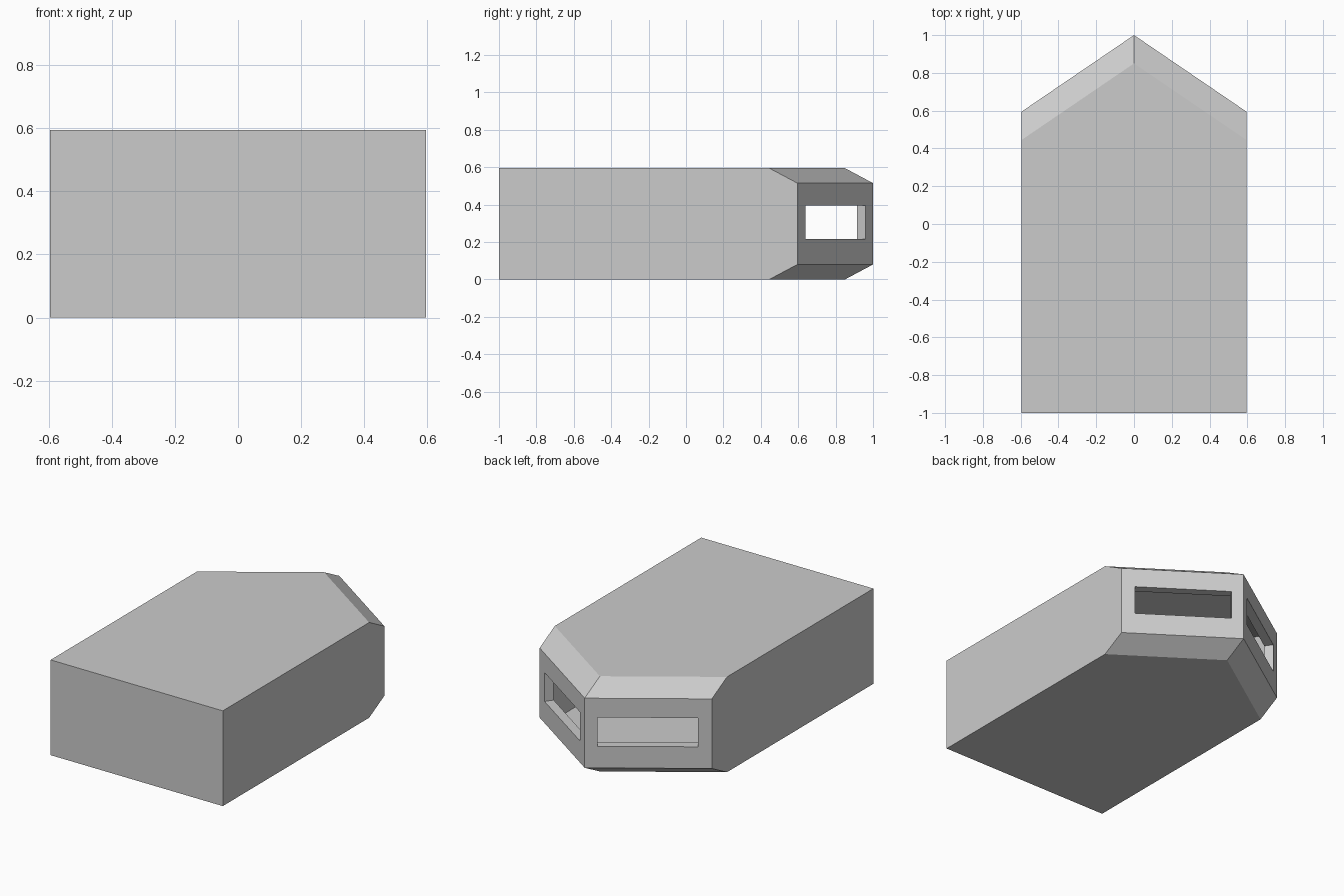
import bpy, bmesh
from mathutils import Vector

if "Cube" in bpy.data.objects:
    bpy.data.objects.remove(bpy.data.objects["Cube"])

W, H = 0.595, 0.595        # half width, height
LOW, HIGH = 0.08, 0.515    # band of upright nose faces
SLOT_Z = (0.215, 0.395)
SLOT_T = (0.11, 0.90)      # slot span along each nose face, side to tip

bm = bmesh.new()


def ring(z, back):
    """Five-sided outline at height z, nose moved back by `back`."""
    pts = [(-W, -1), (W, -1), (W, 0.595 - back), (0, 1 - back), (-W, 0.595 - back)]
    return [bm.verts.new((x, y, z)) for x, y in pts]


# Outer skin: floor, roof, flat sides and bevelled nose
r0, r1, r2, r3 = ring(0, 0.15), ring(LOW, 0), ring(HIGH, 0), ring(H, 0.15)
for r in (r1, r2):
    for v in r[:2]:
        bm.verts.remove(v)
bm.faces.new(r0[::-1])
bm.faces.new(r3)
bm.faces.new((r0[0], r0[1], r3[1], r3[0]))
bm.faces.new((r0[1], r0[2], r1[2], r2[2], r3[2], r3[1]))
bm.faces.new((r0[4], r0[0], r3[0], r3[4], r2[4], r1[4]))
for a, b in ((2, 3), (3, 4)):
    bm.faces.new((r0[a], r0[b], r1[b], r1[a]))
    bm.faces.new((r2[a], r2[b], r3[b], r3[a]))

    # Upright nose face framed around its slot
    outer = [r1[a], r1[b], r2[b], r2[a]]
    span = SLOT_T if a == 2 else (1 - SLOT_T[1], 1 - SLOT_T[0])
    inner = []
    for t, z in ((span[0], SLOT_Z[0]), (span[1], SLOT_Z[0]),
                 (span[1], SLOT_Z[1]), (span[0], SLOT_Z[1])):
        p = r1[a].co.lerp(r1[b].co, t)
        inner.append(bm.verts.new(Vector((p.x, p.y, z))))
    for i in range(4):
        j = (i + 1) % 4
        bm.faces.new((outer[i], outer[j], inner[j], inner[i]))

bmesh.ops.recalc_face_normals(bm, faces=bm.faces)
mesh = bpy.data.meshes.new("hollow_housing")
bm.to_mesh(mesh)
bm.free()
housing = bpy.data.objects.new("hollow_housing", mesh)
bpy.context.collection.objects.link(housing)

# Wall thickness, giving the slots their jambs
wall = housing.modifiers.new("wall", 'SOLIDIFY')
wall.thickness = 0.055
wall.offset = -1
wall.use_even_offset = True
wall.use_quality_normals = True
